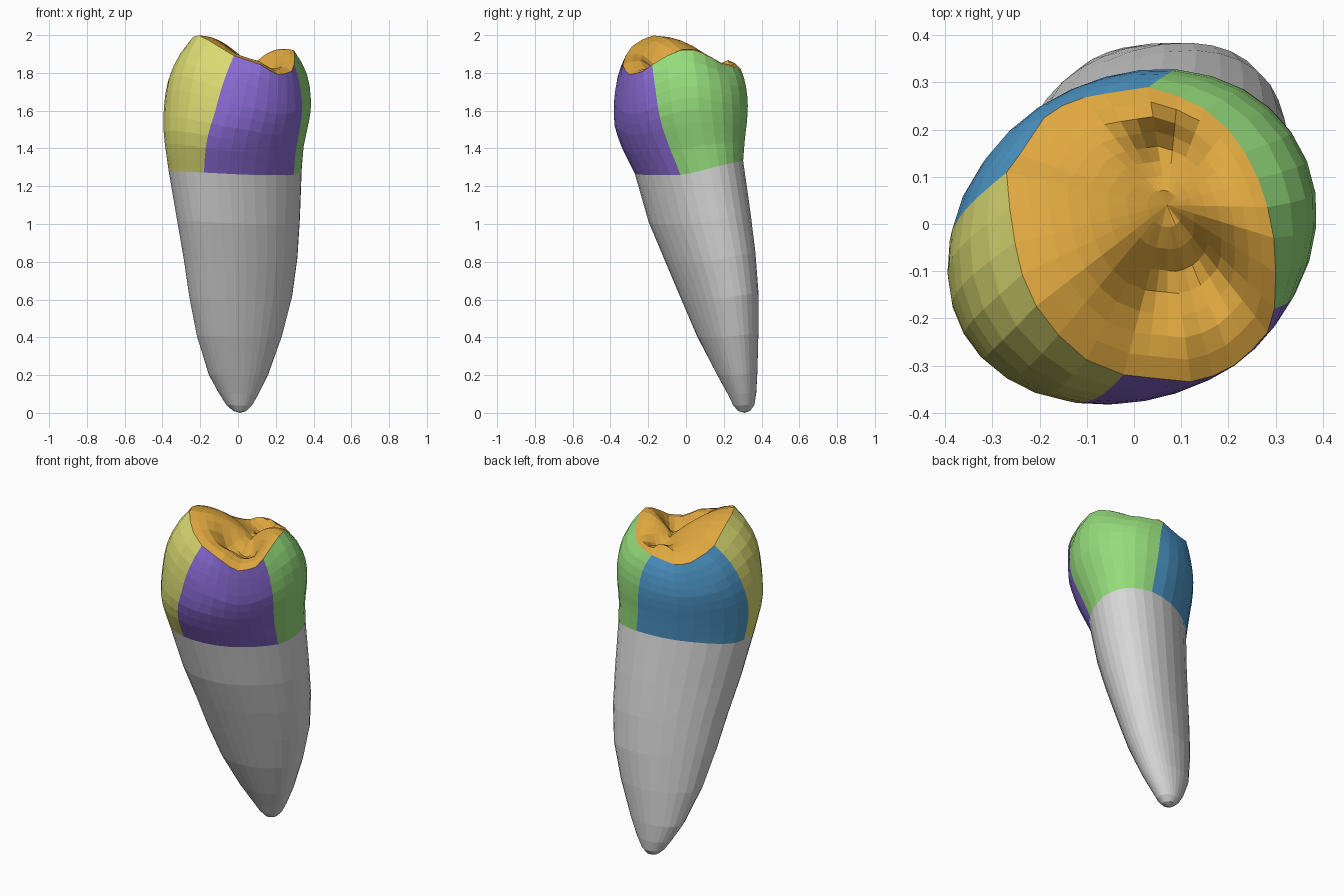
import bpy
from math import atan2, cos, exp, hypot, radians, sin, tau

if "Cube" in bpy.data.objects:
    bpy.data.objects.remove(bpy.data.objects["Cube"], do_unlink=True)


def make_material(name, colour):
    mat = bpy.data.materials.new(name)
    mat.use_nodes = True
    mat.diffuse_color = (*colour, 1)
    mat.node_tree.nodes["Principled BSDF"].inputs["Base Color"].default_value = (*colour, 1)
    return mat


grey = make_material("root grey", (.68, .68, .68))
orange = make_material("chewing orange", (.74, .39, .05))
blue = make_material("back blue", (.08, .33, .62))
yellow = make_material("right yellow", (.71, .71, .17))
purple = make_material("front purple", (.26, .15, .68))
green = make_material("left green", (.3, .72, .2))

# Sections from root tip to crown: height, min x, max x, min y, max y
NECK = 1.26
SECTIONS = [
    (.01, -.025, .045, .275, .34), (.04, -.06, .075, .25, .362),
    (.1, -.1, .11, .22, .372), (.2, -.155, .16, .165, .378),
    (.4, -.218, .234, .06, .384), (.6, -.257, .287, -.027, .384),
    (.8, -.287, .315, -.112, .368), (1, -.322, .328, -.197, .342),
    (NECK, -.367, .338, -.272, .303), (1.4, -.387, .35, -.342, .313),
    (1.5, -.397, .372, -.377, .325), (1.6, -.397, .392, -.387, .333),
    (1.8, -.395, .408, -.39, .337), (2, -.38, .4, -.385, .33),
]

# Border between the side colours and the chewing surface
RIM = [
    (.3, -.05, 1.92), (.28, .05, 1.92), (.25, .13, 1.88), (.2, .2, 1.84),
    (.13, .26, 1.83), (.03, .29, 1.82), (-.1, .27, 1.79), (-.18, .24, 1.8),
    (-.24, .15, 1.85), (-.27, .11, 1.89), (-.26, 0, 1.96), (-.24, -.1, 1.99),
    (-.2, -.19, 2), (-.12, -.28, 1.95), (-.02, -.32, 1.89),
    (.13, -.335, 1.84), (.2, -.31, 1.79), (.28, -.24, 1.8), (.3, -.17, 1.85),
]

# Side regions: material, segments, start angle at the neck and at the rim
SIDES = [(blue, 8, 77, 84), (yellow, 7, 182, 158),
         (purple, 8, 252, 266), (green, 9, 341, 329)]


def mix(a, b, t):
    return a + (b - a) * t


def clamp(t):
    return min(1, max(0, t))


def neck_height(a):
    """The neck line rises at the back and a little on the right."""
    return (NECK + .075 * max(0, cos(a - radians(75)))
            + .02 * max(0, cos(a - radians(200))))


def section_point(level, a):
    """Point on the outline at a level, an oval leaning to one diagonal."""
    for low, high in zip(SECTIONS, SECTIONS[1:]):
        if level <= high[0]:
            break
    t = (level - low[0]) / (high[0] - low[0])
    x0, x1, y0, y1 = [mix(p, q, t) for p, q in zip(low[1:], high[1:])]
    lean = radians(10 * clamp(level * 2) - 5.5 * clamp((level - NECK) * 3))
    return ((x0 + x1) / 2 + (x1 - x0) / 2 * cos(a - lean),
            (y0 + y1) / 2 + (y1 - y0) / 2 * sin(a + lean))


def rim_point(a):
    """Point on the rim at an angle, between its nearest neighbours."""
    for p, q in zip(RIM, RIM[1:] + RIM[:1]):
        start = atan2(p[1], p[0])
        span = (atan2(q[1], q[0]) - start) % tau
        offset = (a - start) % tau
        if offset <= span:
            t = offset / span
            return [mix(u, v, t) for u, v in zip(p, q)]
    return RIM[0]


def column_angles(s):
    """Angles of all columns; the region borders curve from neck to rim."""
    starts = [radians(mix(n, r, s ** 1.5)) for _, _, n, r in SIDES]
    starts.append(starts[0] + tau)
    return [mix(starts[i], starts[i + 1], k / side[1])
            for i, side in enumerate(SIDES) for k in range(side[1])]


def loft(name, rings, materials, pole=None, column_material=None):
    """Skin a stack of closed rings, ending in a pole if there is one."""
    n = len(rings[0])
    verts = [p for ring in rings for p in ring]
    faces, slots = [], []
    for r in range(len(rings) - 1):
        for i in range(n):
            j = (i + 1) % n
            faces.append((r * n + i, r * n + j, (r + 1) * n + j, (r + 1) * n + i))
            slots.append(column_material[i] if column_material else 0)
    if pole:
        verts.append(pole)
        last = (len(rings) - 1) * n
        for i in range(n):
            faces.append((last + i, last + (i + 1) % n, len(verts) - 1))
            slots.append(0)
    mesh = bpy.data.meshes.new(name)
    mesh.from_pydata(verts, [], faces)
    for mat in materials:
        mesh.materials.append(mat)
    mesh.polygons.foreach_set("material_index", slots)
    obj = bpy.data.objects.new(name, mesh)
    bpy.context.collection.objects.link(obj)
    return obj


# Root: from the neck down to the leaning tip
levels = [s[0] for s in SECTIONS if s[0] <= NECK]
root_rings = [[(*section_point(z, a), z * neck_height(a) / NECK)
               for a in column_angles(0)] for z in levels]
root = loft("root", root_rings[::-1], [grey], pole=(.01, .31, 0))
root.data.flip_normals()

# Crown sides: bulging wall that rounds over into the rim
STEPS = 10
wall_rings = []
for step in range(STEPS + 1):
    s = step / STEPS
    ring = []
    for a in column_angles(s):
        rx, ry, rz = rim_point(a)
        x, y = section_point(mix(NECK, rz, s), a)
        w = s ** 4.8
        ring.append((mix(x, rx, w), mix(y, ry, w), mix(neck_height(a), rz, s)))
    wall_rings.append(ring)
side_slots = [i for i, side in enumerate(SIDES) for _ in range(side[1])]
loft("crown_sides", wall_rings, [side[0] for side in SIDES],
     column_material=side_slots)

# Chewing surface: cusps joined by a cross ridge, a pit on each side of it,
# and a low ridge (negative depth) along the back
CENTRE = (.07, .04, 1.835)
PITS = [(.07, .16, .06, .09), (.14, -.1, .08, .08), (.04, -.14, .07, .08),
        (0, .25, .06, -.04)]


def chewing_point(rim, t):
    x, y, z = [mix(p, c, t) for p, c in zip(rim, CENTRE)]
    fade = min(1, t * 4)
    z += .16 * t * (1 - t)
    for px, py, radius, depth in PITS:
        z -= fade * depth * exp(-(hypot(x - px, y - py) / radius) ** 2)
    return x, y, z


RINGS = 8
top_rings = [[chewing_point(p, k / RINGS) for p in wall_rings[-1]]
             for k in range(RINGS)]
loft("chewing_surface", top_rings, [orange],
     pole=chewing_point(CENTRE, 1))
